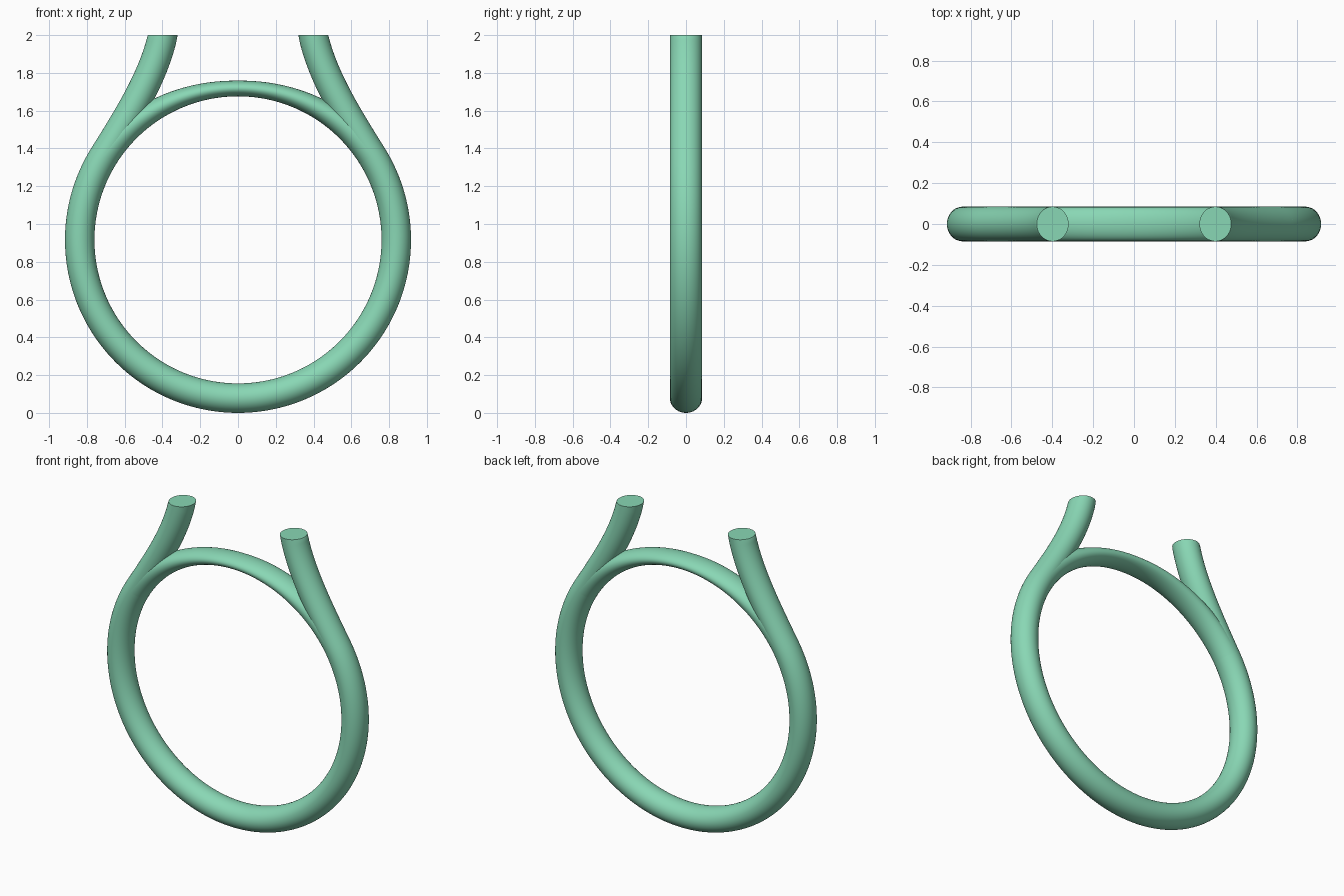
import bpy, bmesh, math
from mathutils import Vector
from mathutils.geometry import interpolate_bezier

if "Cube" in bpy.data.objects:
    bpy.data.objects.remove(bpy.data.objects["Cube"])

ZC, R, TR, TY = 0.916, 0.838, 0.078, 0.085   # ring centre, path radius, tube half sizes
SIDES = 40
LEAVE = math.radians(32)                     # angle where the arms leave the ring

mat = bpy.data.materials.new("green")
mat.diffuse_color = (0.25, 0.68, 0.46, 1)
mat.use_nodes = True
mat.node_tree.nodes["Principled BSDF"].inputs["Base Color"].default_value = mat.diffuse_color


def on_circle(a, r):
    return Vector((r * math.cos(a), 0, ZC + r * math.sin(a)))


def sweep(name, stations):
    """Loft elliptical sections: (centre, in-plane half axis vector, y half size)."""
    bm = bmesh.new()
    rings = []
    for c, axis, hy in stations:
        rings.append([bm.verts.new(c + axis * math.cos(t) + Vector((0, hy * math.sin(t), 0)))
                      for t in (2 * math.pi * i / SIDES for i in range(SIDES))])
    for a, b in zip(rings, rings[1:]):
        for i in range(SIDES):
            j = (i + 1) % SIDES
            bm.faces.new((a[i], a[j], b[j], b[i]))
    bm.faces.new(rings[0])
    bm.faces.new(rings[-1])
    bmesh.ops.recalc_face_normals(bm, faces=bm.faces)
    me = bpy.data.meshes.new(name)
    bm.to_mesh(me)
    bm.free()
    me.materials.append(mat)
    ob = bpy.data.objects.new(name, me)
    bpy.context.collection.objects.link(ob)
    bpy.context.view_layer.objects.active = ob
    ob.select_set(True)
    bpy.ops.object.shade_smooth_by_angle(angle=math.radians(40))
    ob.select_set(False)


# Main tube: lower loop flowing into the two upright arms
p0, p3 = on_circle(LEAVE, R), Vector((0.398, 0, 2.0))
tan0 = Vector((-math.sin(LEAVE), 0, math.cos(LEAVE)))
tan3 = Vector((-0.22, 0, 1)).normalized()
arm = interpolate_bezier(p0, p0 + tan0 * 0.26, p3 - tan3 * 0.22, p3, 28)
N = 120
loop = [on_circle(LEAVE - (math.pi + 2 * LEAVE) * i / N, R) for i in range(N + 1)]
mirrored = [Vector((-p.x, 0, p.z)) for p in arm]
path = arm[::-1] + loop[1:-1] + mirrored
stations = []
for i, p in enumerate(path):
    if i in (0, len(path) - 1):
        axis = Vector((TR, 0, 0))            # level cut at the arm ends
        if i:
            axis = -axis
    else:
        d = (path[i + 1] - path[i - 1]).normalized()
        axis = Vector((-d.z, 0, d.x)) * TR
    stations.append((p, axis, TY))
sweep("loop_with_arms", stations)

# Thin bridge closing the ring at the top, thinnest in the middle
stations = []
for i in range(81):
    a = LEAVE + (math.pi - 2 * LEAVE) * i / 80
    k = abs(math.pi / 2 - a) / (math.pi / 2 - LEAVE)
    half = 0.0415 + (TR - 0.0415) * k ** 1.6
    stations.append((on_circle(a, R - TR + half),
                     Vector((math.cos(a), 0, math.sin(a))) * half,
                     0.081 + 0.004 * k))
sweep("top_bridge", stations)
